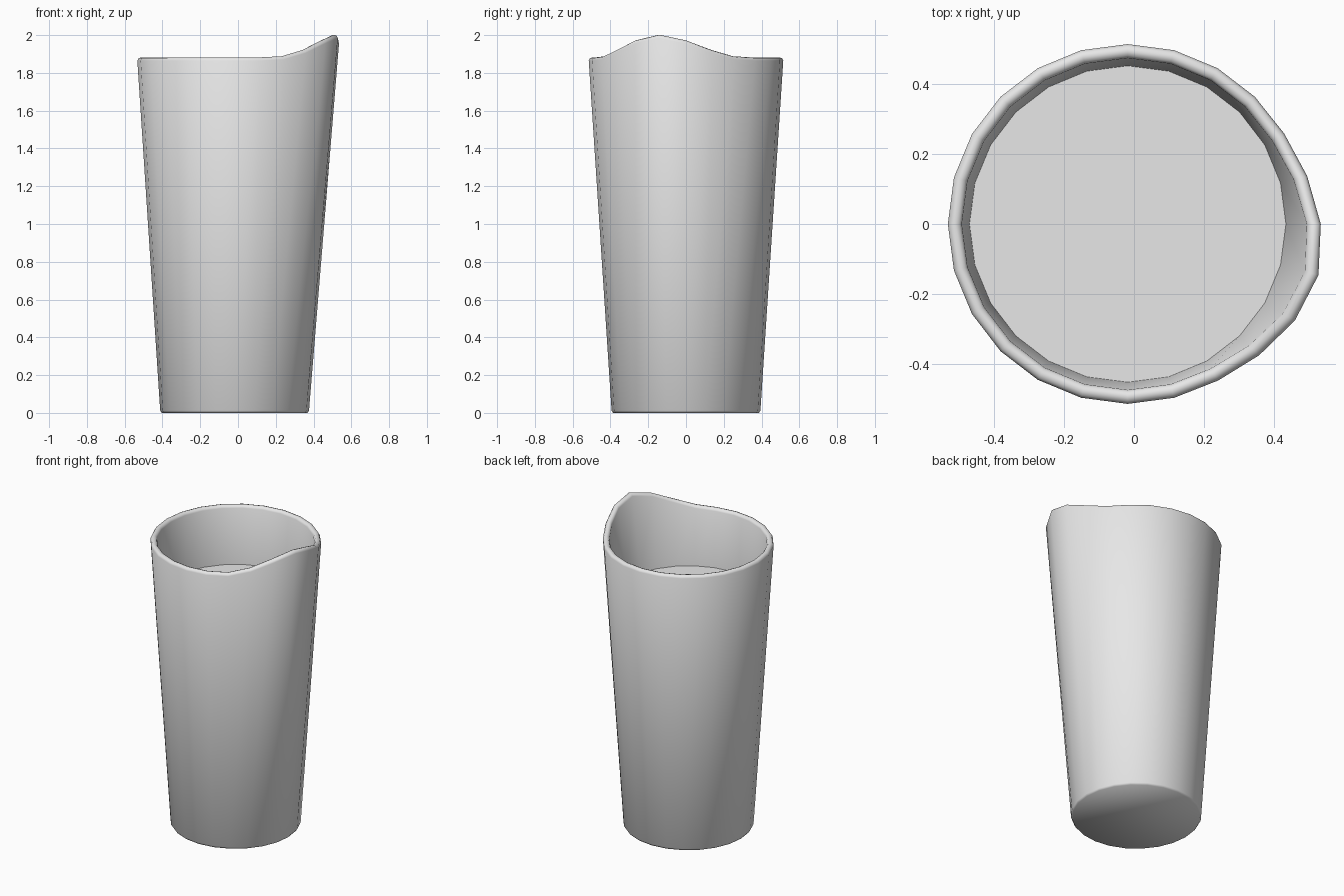
import bpy, bmesh
from math import cos, sin, pi, radians

old = bpy.data.objects.get("Cube")
if old:
    bpy.data.objects.remove(old, do_unlink=True)

SIDES = 24
CENTRE_X = -0.018
SPOUT = {0: 0.12, 1: 0.09, 2: 0.04, 3: 0.006}  # lip rise by steps from the peak

grey = bpy.data.materials.new("light grey")
grey.use_nodes = True
grey.diffuse_color = (0.8, 0.8, 0.8, 1)
grey.node_tree.nodes["Principled BSDF"].inputs["Base Color"].default_value = grey.diffuse_color


def lip_rise(i):
    # the peak sits one step towards the front from +x
    d = (i + 1) % SIDES
    return SPOUT.get(min(d, SIDES - d), 0)


def ring(bm, radius, z, spout=0.0):
    verts = []
    for i in range(SIDES):
        a = 2 * pi * i / SIDES
        rise = lip_rise(i) * spout
        r = radius + 0.42 * rise
        verts.append(bm.verts.new((CENTRE_X + r * cos(a), r * sin(a), z + rise)))
    return verts


def finish(bm, name, angle):
    bmesh.ops.recalc_face_normals(bm, faces=bm.faces)
    mesh = bpy.data.meshes.new(name)
    bm.to_mesh(mesh)
    bm.free()
    mesh.materials.append(grey)
    obj = bpy.data.objects.new(name, mesh)
    bpy.context.collection.objects.link(obj)
    bpy.ops.object.select_all(action="DESELECT")
    obj.select_set(True)
    bpy.context.view_layer.objects.active = obj
    bpy.ops.object.shade_smooth_by_angle(angle=radians(angle))
    return obj


# Tapered cup: outer wall, rounded lip, then inner wall down to the inside floor
bm = bmesh.new()
profile = [
    (0.386, 0.0, 0), (0.394, 0.012, 0),
    (0.515, 1.865, 1), (0.508, 1.878, 1), (0.495, 1.882, 1),
    (0.482, 1.878, 1), (0.475, 1.865, 1), (0.453, 1.5, 0),
]
rings = [ring(bm, *p) for p in profile]
for low, high in zip(rings, rings[1:]):
    for i in range(SIDES):
        j = (i + 1) % SIDES
        bm.faces.new((low[i], low[j], high[j], high[i]))
bm.faces.new(rings[0])
bm.faces.new(rings[-1])
finish(bm, "cup", 60)
